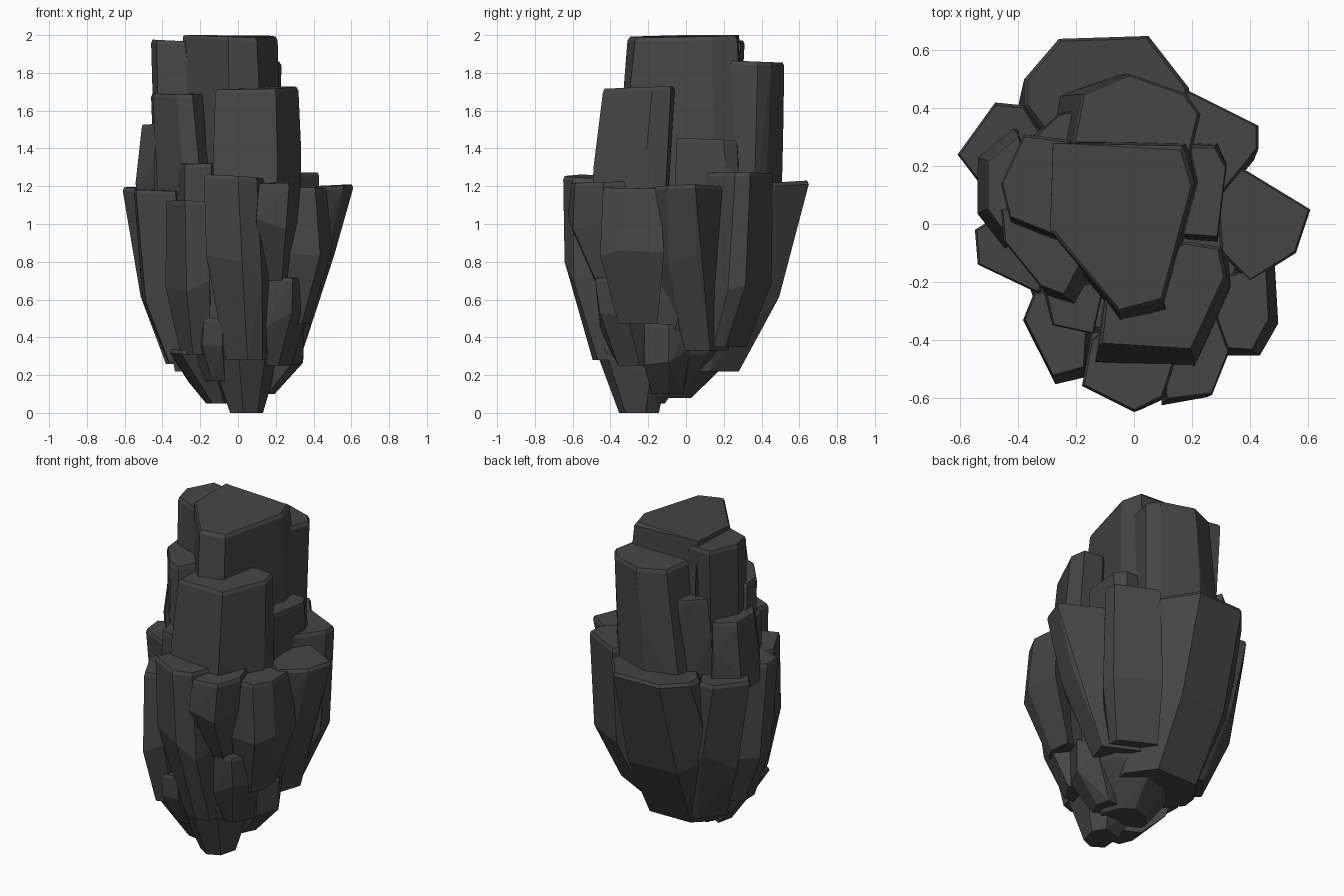
import bpy, bmesh, math, random

random.seed(7)
stone = bpy.data.materials.new("dark_stone")
stone.diffuse_color = (0.06, 0.06, 0.06, 1)


def shard(name, top, z, levels, tilt=None, jitter=0.01):
    """Faceted convex shard: outline at height z, then (z, scale, dx, dy) sections below."""
    xs, ys = [p[0] for p in top], [p[1] for p in top]
    cx, cy = (min(xs) + max(xs)) / 2, (min(ys) + max(ys)) / 2
    tx, ty = tilt or (random.uniform(-.04, .04), random.uniform(-.04, .04))
    bm = bmesh.new()
    # tilted top with a narrow chamfer
    for s, drop in ((.95, 0), (1, .02)):
        for x, y in top:
            x, y = (x - cx) * s, (y - cy) * s
            bm.verts.new((cx + x, cy + y, min(2, z - drop + tx * x + ty * y)))
    # uneven sections below
    for i, (lz, s, dx, dy) in enumerate(levels):
        last = i == len(levels) - 1
        for x, y in top:
            jx, jy = random.uniform(-jitter, jitter), random.uniform(-jitter, jitter)
            jz = 0 if last else random.uniform(-.08, .08)
            bm.verts.new((cx + dx + (x - cx) * s + jx, cy + dy + (y - cy) * s + jy, lz + jz))
    hull = bmesh.ops.convex_hull(bm, input=bm.verts)
    junk = {g for g in hull["geom_interior"] + hull["geom_unused"]
            if isinstance(g, bmesh.types.BMVert)}
    bmesh.ops.delete(bm, geom=list(junk), context='VERTS')
    bmesh.ops.dissolve_limit(bm, angle_limit=math.radians(5), verts=bm.verts, edges=bm.edges)
    bmesh.ops.recalc_face_normals(bm, faces=bm.faces)
    me = bpy.data.meshes.new(name)
    bm.to_mesh(me)
    bm.free()
    me.materials.append(stone)
    bpy.context.collection.objects.link(bpy.data.objects.new(name, me))


# tapered core
ring = [(.43 * math.cos(a * math.tau / 9), .02 + .44 * math.sin(a * math.tau / 9)) for a in range(9)]
shard("core", ring, 1.17, [(.6, .9, 0, -.03), (.3, .68, 0, -.1), (.08, .34, -.02, -.14)], (0, 0))

# tall upper columns
shard("summit_column", [(-.28, .28), (.17, .27), (.21, .14), (.1, -.27), (-.05, -.31), (-.29, -.02)],
      2.0, [(1.7, 1.06, .01, 0), (1.1, 1.05, .01, 0)], (-.05, .03))
shard("summit_left_column", [(-.46, .14), (-.38, .31), (-.22, .29), (-.2, 0), (-.28, -.04), (-.43, .02)],
      1.97, [(1.65, .95, .03, -.02), (1.1, .95, .02, -.04)], (-.05, 0))
shard("back_column", [(-.22, .25), (-.18, .45), (-.02, .52), (.18, .45), (.23, .38), (.19, .22)],
      1.86, [(1.5, 1.05, -.03, -.01), (1.1, 1.15, -.05, -.03)], (0, -.04))
shard("back_left_column", [(-.36, .28), (-.26, .38), (-.16, .4), (-.12, .2), (-.3, .2)],
      1.66, [(1.4, 1.05, 0, 0), (1.1, 1.1, 0, -.02)])
shard("front_column", [(-.12, -.42), (-.1, -.25), (.18, -.06), (.3, -.08), (.32, -.18), (.2, -.44)],
      1.72, [(1.35, 1.05, 0, -.04), (1.1, 1.08, 0, -.05)], (.02, .03))
shard("left_column", [(-.46, .05), (-.45, -.06), (-.32, -.22), (-.24, -.25), (-.16, -.1), (-.25, .1)],
      1.69, [(1.35, 1.05, .02, -.01), (1.1, 1.1, .04, -.02)], (0, .02))
shard("left_low_column", [(-.51, .22), (-.51, .05), (-.43, -.06), (-.3, 0), (-.4, .31)],
      1.53, [(1.3, 1.1, -.02, 0), (1.1, 1.1, -.01, 0)])
shard("right_low_column", [(.15, -.04), (.29, -.05), (.32, .2), (.28, .27), (.15, .27)],
      1.45, [(1.3, 1, 0, 0), (1.1, 1.03, 0, 0)], (0, -.04))
shard("front_stub", [(-.31, -.22), (-.28, -.35), (-.14, -.38), (-.1, -.2)],
      1.32, [(1.2, 1, 0, 0), (1.0, 1, 0, 0)])

# flared crown around the middle
shard("crown_back", [(-.38, .41), (-.38, .5), (-.26, .64), (.05, .65), (.19, .47), (.19, .3), (-.3, .3)],
      1.22, [(.65, 1.1, 0, -.18), (.22, .88, .02, -.355)], (0, .06))
shard("crown_back_right", [(.19, .46), (.43, .34), (.43, .26), (.3, .1), (.1, .3)],
      1.27, [(.72, 1.08, -.02, -.03), (.35, .9, -.1, -.12)], (.02, 0))
shard("crown_right", [(.28, .2), (.38, .19), (.61, .05), (.56, -.1), (.4, -.2), (.3, -.1)],
      1.2, [(.76, 1, -.1, 0), (.33, .8, -.24, .08)], (.06, .02))
shard("crown_right_front", [(.24, -.2), (.46, -.14), (.47, -.33), (.41, -.44), (.26, -.43)],
      1.19, [(.88, 1.1, .02, 0), (.47, .72, -.06, .04)])
shard("crown_front_right", [(.11, -.61), (.27, -.59), (.33, -.44), (.28, -.3), (.1, -.4)],
      1.22, [(.95, 1.02, -.01, -.01), (.7, .55, -.02, .05)])
shard("crown_front", [(-.18, -.56), (0, -.65), (.1, -.6), (.16, -.42), (.05, -.3), (-.15, -.4)],
      1.25, [(.78, 1.03, .02, .01), (.28, .65, .06, .09)], (-.06, -.03))
shard("crown_front_left", [(-.38, -.33), (-.33, -.2), (-.16, -.32), (-.17, -.5), (-.28, -.53)],
      1.12, [(.7, 1.08, .01, -.01), (.31, .75, .04, .02)])
shard("crown_left_front", [(-.55, -.02), (-.54, -.14), (-.33, -.24), (-.25, -.05), (-.42, .06)],
      1.18, [(.65, 1.1, .065, 0), (.27, .8, .15, -.02)])
shard("crown_left", [(-.61, .24), (-.48, .42), (-.38, .41), (-.28, .25), (-.45, .03)],
      1.19, [(.65, 1, .09, -.02), (.26, .8, .2, -.09)])

# small broken pieces at the root
shard("root_front", [(-.15, -.4), (0, -.48), (.15, -.43), (.2, -.2), (.1, -.08), (-.13, -.12)],
      .36, [(.22, .9, .01, .02), (0, .5, .02, .03)], jitter=.006)
shard("root_right", [(.15, .02), (.3, .02), (.35, -.09), (.29, -.22), (.12, -.22)],
      .47, [(.28, 1, -.01, 0), (.1, .65, -.11, 0)])
shard("root_left", [(-.36, -.22), (-.3, -.4), (-.15, -.42), (-.1, -.1), (-.3, 0)],
      .34, [(.22, .85, .03, 0), (.05, .45, .12, 0)], jitter=.006)
shard("root_front_right", [(.12, -.47), (.29, -.48), (.37, -.32), (.25, -.2)],
      .72, [(.5, 1, 0, .02), (.25, .7, -.06, .08)])
shard("root_front_left", [(-.26, -.38), (-.18, -.49), (-.08, -.48), (-.05, -.3)],
      .5, [(.33, 1, 0, .01), (.17, .65, .03, .07)])
